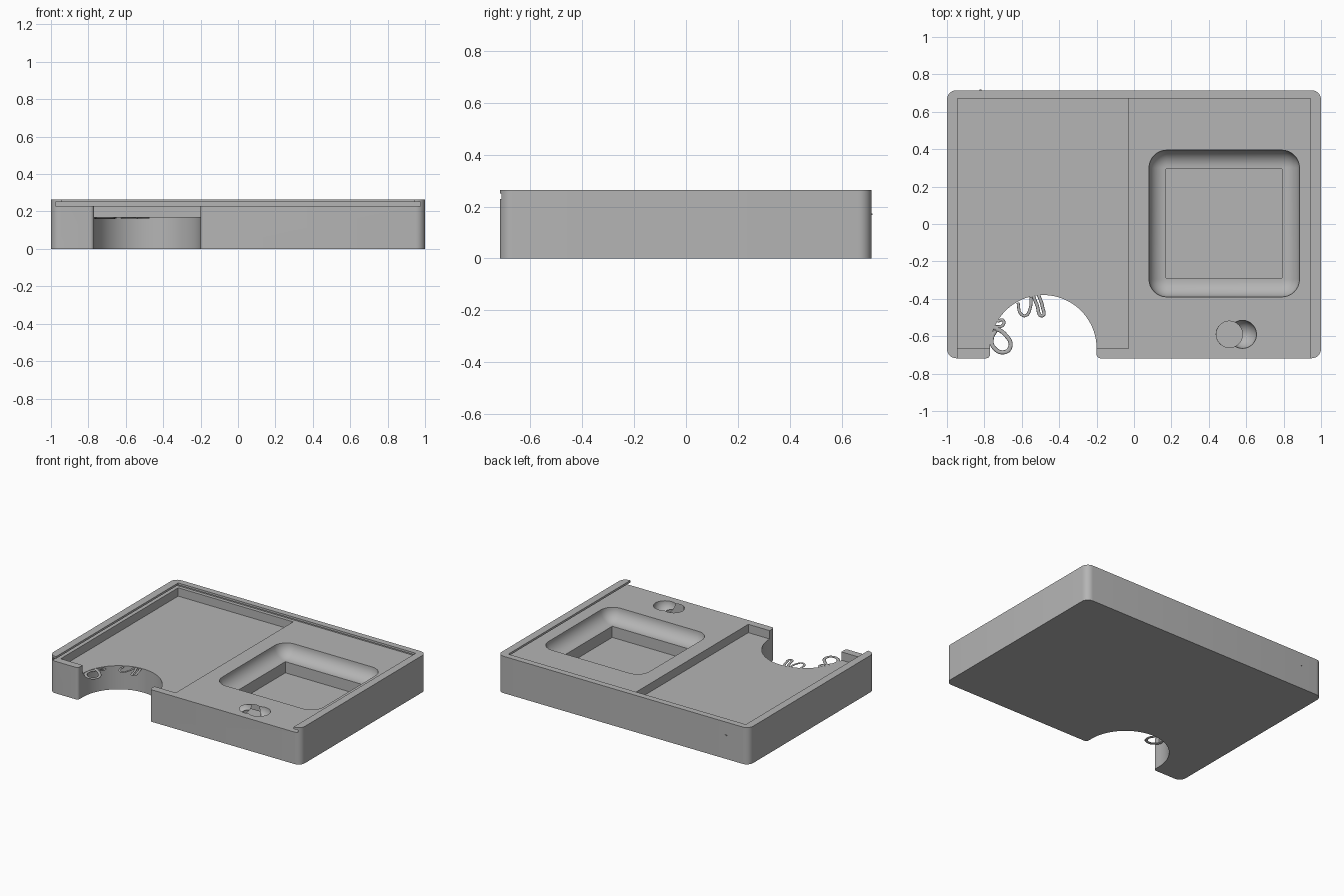
import bpy, bmesh
from math import sin, cos, pi

cube = bpy.data.objects.get("Cube")
if cube:
    bpy.data.objects.remove(cube, do_unlink=True)

grey = bpy.data.materials.new("plain grey")
grey.use_nodes = True
COLOUR = (0.46, 0.46, 0.46, 1)
grey.diffuse_color = COLOUR
grey.node_tree.nodes["Principled BSDF"].inputs["Base Color"].default_value = COLOUR

FRONT, BACK, DECK, TOP = -0.718, 0.715, 0.23, 0.265


def make(name, bm):
    bmesh.ops.recalc_face_normals(bm, faces=bm.faces)
    mesh = bpy.data.meshes.new(name)
    bm.to_mesh(mesh)
    bm.free()
    mesh.materials.append(grey)
    obj = bpy.data.objects.new(name, mesh)
    bpy.context.collection.objects.link(obj)
    return obj


def loft(name, rings):
    """Closed solid through rings of equal point count, given as (points, z)."""
    bm = bmesh.new()
    loops = [[bm.verts.new((x, y, z)) for x, y in pts] for pts, z in rings]
    bm.faces.new(loops[0])
    bm.faces.new(loops[-1])
    for a, b in zip(loops, loops[1:]):
        for i in range(len(a)):
            j = (i + 1) % len(a)
            bm.faces.new((a[i], a[j], b[j], b[i]))
    return make(name, bm)


def prism(name, pts, z0, z1):
    return loft(name, [(pts, z0), (pts, z1)])


def rect(x0, x1, y0, y1):
    return [(x0, y0), (x1, y0), (x1, y1), (x0, y1)]


def arc(cx, cy, r, a0, a1, n):
    return [(cx + r * cos(a0 + (a1 - a0) * i / n), cy + r * sin(a0 + (a1 - a0) * i / n))
            for i in range(n + 1)]


def round_rect(x0, x1, y0, y1, r, n=8):
    corners = [(x1 - r, y1 - r), (x0 + r, y1 - r), (x0 + r, y0 + r), (x1 - r, y0 + r)]
    return [p for k, (x, y) in enumerate(corners)
            for p in arc(x, y, r, k * pi / 2, (k + 1) * pi / 2, n)]


def disc(x, y, r, n=48):
    return arc(x, y, r, 0, 2 * pi, n)[:-1]


def cut(target, cutter):
    mod = target.modifiers.new("cut", 'BOOLEAN')
    mod.operation, mod.solver, mod.object = 'DIFFERENCE', 'EXACT', cutter
    bpy.context.view_layer.objects.active = target
    bpy.ops.object.modifier_apply(modifier=mod.name)
    bpy.data.objects.remove(cutter, do_unlink=True)


# Tray block with rounded upright corners
tray = prism("tray", round_rect(-1, 1, FRONT, BACK, 0.05), 0, TOP)

# Sliding lid opening and the undercut groove below its rim, open at the front
cut(tray, prism("lid_opening", rect(-0.945, 0.945, -1, 0.67), DECK, 0.4))
cut(tray, prism("lid_groove", rect(-0.975, 0.975, -1, 0.695), DECK, 0.25))

# Shallow wide compartment
cut(tray, prism("wide_pocket", rect(-0.945, -0.03, -0.665, 0.67), 0.17, 0.24))

# Thumb cutout through the front wall and floor, with eased front corners
CX, R, E = -0.485, 0.285, 0.02
notch = arc(CX, -0.665, R, 0, pi, 48)
notch += arc(CX - R - E, FRONT + E, E, 0, -pi / 2, 6)
notch += [(CX - R - E, -0.9), (CX + R + E, -0.9)]
notch += arc(CX + R + E, FRONT + E, E, -pi / 2, -pi, 6)
cut(tray, prism("thumb_notch", notch, -0.1, 0.4))

# Square pocket: concave rounded dish with a deeper straight well
D = 0.09
outer = (0.08, 0.885, -0.39, 0.395)
rings = [(round_rect(*outer, D + 0.005), 0.3)]
for k in range(11):
    t = k / 10 * pi / 2
    s = D * (1 - cos(t))
    box = (outer[0] + s, outer[1] - s, outer[2] + s, outer[3] - s)
    rings.append((round_rect(*box, D + 0.005 - s), DECK - D * sin(t)))
cut(tray, loft("dish", rings))
cut(tray, prism("well", rect(0.17, 0.79, -0.29, 0.295), 0.06, 0.2))

# Round token seat with a finger scoop on either side
SX, SY = 0.51, -0.59
for side in (-1, 1):
    bm = bmesh.new()
    bmesh.ops.create_uvsphere(bm, u_segments=48, v_segments=24, radius=0.075)
    bmesh.ops.translate(bm, verts=bm.verts, vec=(SX + side * 0.07, SY, DECK))
    scoop = make("scoop", bm)
    cut(scoop, prism("seat_core", disc(SX, SY, 0.07), 0, 0.4))
    cut(tray, scoop)
cut(tray, prism("token_seat", disc(SX, SY, 0.0705), 0.19, 0.4))


# Thin decorative curls hanging over the thumb cutout
def curl(name, pts, width=0.011):
    curve = bpy.data.curves.new(name, 'CURVE')
    curve.dimensions = '3D'
    curve.resolution_u = 8
    spline = curve.splines.new('BEZIER')
    spline.bezier_points.add(len(pts) - 1)
    for bp, (x, y) in zip(spline.bezier_points, pts):
        bp.co = (x, y, 0.165)
        bp.handle_left_type = bp.handle_right_type = 'AUTO'
    curve.bevel_depth = width
    curve.bevel_resolution = 2
    curve.materials.append(grey)
    obj = bpy.data.objects.new(name, curve)
    obj.scale.z = 0.4
    obj.location.z = 0.165 * 0.6
    bpy.context.collection.objects.link(obj)


curl("large_curl", [(-0.75, -0.55), (-0.69, -0.59), (-0.66, -0.65), (-0.69, -0.685),
                    (-0.75, -0.66), (-0.76, -0.61), (-0.74, -0.57)])
curl("small_curl", [(-0.74, -0.55), (-0.7, -0.54), (-0.7, -0.515), (-0.73, -0.52)], 0.008)
curl("hook_curl", [(-0.62, -0.42), (-0.605, -0.48), (-0.58, -0.49), (-0.555, -0.45),
                   (-0.55, -0.39)], 0.008)
curl("tail_curl", [(-0.54, -0.38), (-0.52, -0.43), (-0.49, -0.49), (-0.49, -0.44),
                   (-0.51, -0.38)], 0.009)

# Tiny nub on the back wall
prism("back_nub", rect(-0.825, -0.815, 0.7, 0.719), 0.168, 0.174)

# Smooth curved walls, keep edges crisp
bpy.ops.object.select_all(action='DESELECT')
tray.select_set(True)
bpy.context.view_layer.objects.active = tray
bpy.ops.object.shade_smooth_by_angle()
